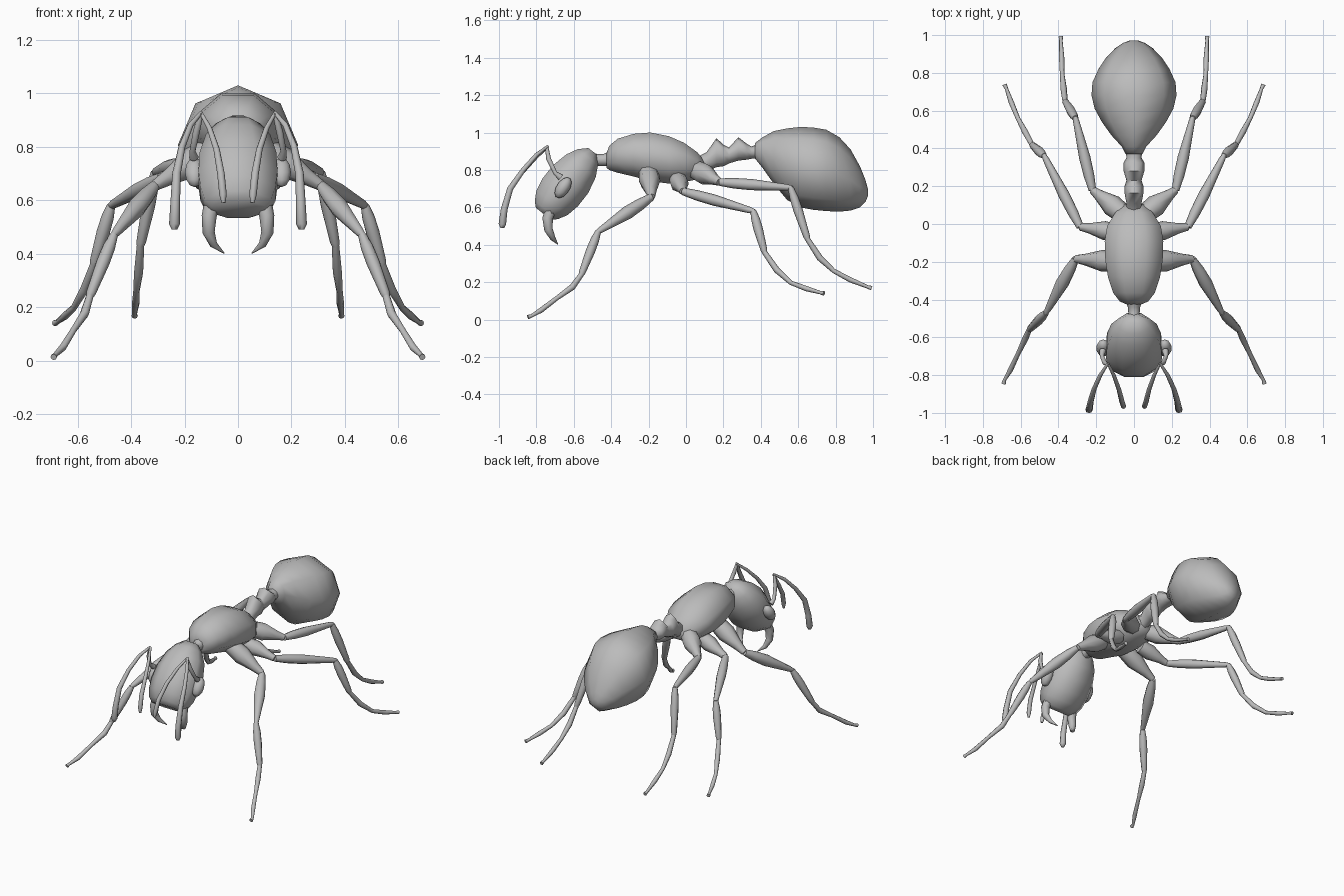
import bpy, bmesh, math
from mathutils import Vector

cube = bpy.data.objects.get("Cube")
if cube:
    bpy.data.objects.remove(cube, do_unlink=True)

grey = bpy.data.materials.new("shell_grey")
grey.use_nodes = True
GREY = (0.5, 0.5, 0.5, 1)
grey.diffuse_color = GREY
grey.node_tree.nodes["Principled BSDF"].inputs["Base Color"].default_value = GREY


def finish(name, bm, mirror=False):
    """Turn a bmesh into a smooth object, optionally mirrored across x."""
    bmesh.ops.recalc_face_normals(bm, faces=bm.faces)
    mesh = bpy.data.meshes.new(name)
    bm.to_mesh(mesh)
    bm.free()
    mesh.materials.append(grey)
    obj = bpy.data.objects.new(name, mesh)
    bpy.context.collection.objects.link(obj)
    bpy.ops.object.select_all(action='DESELECT')
    obj.select_set(True)
    bpy.context.view_layer.objects.active = obj
    bpy.ops.object.shade_smooth_by_angle(angle=math.radians(66))
    if mirror:
        obj.modifiers.new("mirror", 'MIRROR').use_mirror_merge = False
    return obj


def loft(bm, stations, axis=None, turn=0.0, sides=8):
    """Skin rings of (centre, side radius, up radius) along a path."""
    pts = [Vector(s[0]) for s in stations]
    whole = (pts[-1] - pts[0]).normalized()
    ref = Vector((0, 0, 1)) if abs(whole.x) > 0.75 else Vector((1, 0, 0))
    rings = []
    for i, (_, ra, rb) in enumerate(stations):
        t = axis or (pts[min(i + 1, len(pts) - 1)] - pts[max(i - 1, 0)]).normalized()
        side = (ref - t * ref.dot(t)).normalized()
        up = t.cross(side)
        ring = []
        for k in range(sides):
            a = 2 * math.pi * (k + turn) / sides
            ring.append(bm.verts.new(pts[i] + side * ra * math.cos(a) + up * rb * math.sin(a)))
        rings.append(ring)
    for r, s in zip(rings, rings[1:]):
        for k in range(sides):
            n = (k + 1) % sides
            bm.faces.new((r[k], r[n], s[n], s[k]))
    bm.faces.new(rings[0])
    bm.faces.new(rings[-1])


def tube(bm, pts, radii):
    loft(bm, [(p, r, r) for p, r in zip(pts, radii)])


def body(name, profile, turn=0.0):
    """Body part from (y, top, bottom, half width) rows."""
    grow = 1 / math.cos(math.pi / 8) if turn else 1
    bm = bmesh.new()
    loft(bm, [((0, y, (a + b) / 2), w * grow, (a - b) / 2 * grow) for y, a, b, w in profile],
         Vector((0, 1, 0)), turn)
    return finish(name, bm)


# Trunk, waist, rear body and neck
body("thorax", [(-.425, .89, .81, .04), (-.41, .93, .80, .075), (-.365, .967, .785, .11),
                (-.28, .993, .765, .138), (-.19, 1.0, .74, .152), (-.09, .98, .727, .155),
                (-.01, .945, .735, .142), (.06, .895, .75, .10), (.105, .84, .775, .05)], turn=.5)
body("waist", [(.04, .86, .77, .05), (.11, .895, .79, .04), (.163, .97, .815, .05),
               (.20, .935, .82, .05), (.23, .92, .835, .04), (.28, .975, .85, .055),
               (.325, .94, .855, .055), (.35, .925, .86, .04), (.41, .95, .86, .045)])
body("abdomen", [(.37, .945, .86, .045), (.41, .975, .81, .065), (.47, 1.008, .725, .12),
                 (.54, 1.022, .64, .17), (.61, 1.03, .60, .208), (.68, 1.027, .587, .225),
                 (.75, 1.015, .58, .22), (.82, .975, .577, .188), (.88, .91, .583, .148),
                 (.93, .82, .60, .10), (.96, .745, .63, .055), (.972, .70, .66, .02)])
body("neck", [(-.54, .90, .82, .04), (-.47, .885, .82, .03), (-.44, .885, .82, .033),
              (-.38, .92, .82, .05)])

# Head, tilted forward and down
tilt = Vector((0, -.62, -.79)).normalized()
top = Vector((0, -.50, .90))
bm = bmesh.new()
loft(bm, [(top + tilt * s, w, d) for s, w, d in
          [(0, .05, .03), (.04, .092, .075), (.10, .13, .108), (.19, .155, .13), (.28, .16, .13),
           (.35, .152, .115), (.40, .135, .085), (.425, .11, .055)]], tilt, turn=.5)
finish("head", bm)

# Eyes
bm = bmesh.new()
bmesh.ops.create_uvsphere(bm, u_segments=10, v_segments=6, radius=1)
eye = finish("eyes", bm, mirror=True)
for v in eye.data.vertices:
    x, y, z = v.co.x * .037, v.co.y * .04, v.co.z * .056
    v.co = (.163 + x, -.657 + y + z * .4, .705 + z)

# Jaws
bm = bmesh.new()
tube(bm, [(.095, -.72, .60), (.108, -.74, .54), (.11, -.735, .48), (.092, -.712, .435),
          (.052, -.685, .402)], [.03, .028, .023, .015, .002])
finish("jaws", bm, mirror=True)

# Antennae: short stalk with an outer and an inner whip
bm = bmesh.new()
tube(bm, [(.165, -.67, .76), (.17, -.70, .785), (.155, -.735, .86), (.138, -.745, .925)],
     [.018, .011, .013, .009])
tube(bm, [(.138, -.738, .928), (.178, -.80, .88), (.21, -.87, .80), (.23, -.94, .70),
          (.235, -.972, .59), (.238, -.982, .51), (.238, -.982, .49)],
     [.007, .011, .013, .016, .018, .02, .01])
tube(bm, [(.138, -.738, .925), (.107, -.80, .87), (.08, -.875, .79), (.064, -.94, .70),
          (.056, -.965, .62), (.054, -.968, .59)], [.007, .01, .012, .014, .014, .007])
finish("antennae", bm, mirror=True)


def limb(bm, a, b, thin, thick, end):
    """Spindle segment, fattest before its middle."""
    a, b = Vector(a), Vector(b)
    tube(bm, [a.lerp(b, f) for f in (0, .2, .45, .7, .95, 1.02)],
         [thin, (thin + thick) / 2 + .003, thick, (thick + end) / 2, end, end * .7])


def legs(name, hip, trochanter, knee, ankle, foot, hip_r, femur_r):
    bm = bmesh.new()
    h, t = Vector(hip), Vector(trochanter)
    tube(bm, [h, h.lerp(t, .35), h.lerp(t, .75), t], [hip_r * .9, hip_r, hip_r * .55, .02])
    limb(bm, trochanter, knee, .02, femur_r, .017)
    limb(bm, knee, ankle, .016, .025, .018)
    path = [ankle] + foot
    radii = [.014, .017, .012, .014, .009, .014]
    tube(bm, path, radii[:len(path) - 1] + [.012])
    finish(name, bm, mirror=True)


# Three pairs of legs
legs("front_legs", (.09, -.20, .79), (.31, -.185, .655), (.465, -.47, .47), (.555, -.56, .24),
     [(.575, -.607, .174), (.615, -.69, .115), (.655, -.775, .05), (.685, -.825, .02),
      (.69, -.845, .013)], .058, .036)
legs("middle_legs", (.09, -.045, .75), (.285, -.015, .685), (.475, .36, .58), (.54, .42, .36),
     [(.575, .485, .265), (.615, .56, .197), (.65, .645, .165), (.675, .715, .145),
      (.685, .738, .14)], .05, .03)
legs("rear_legs", (.06, .055, .80), (.22, .18, .735), (.31, .56, .705), (.365, .65, .43),
     [(.372, .715, .33), (.38, .79, .26), (.383, .88, .212), (.387, .97, .175),
      (.387, .993, .168)], .058, .03)
